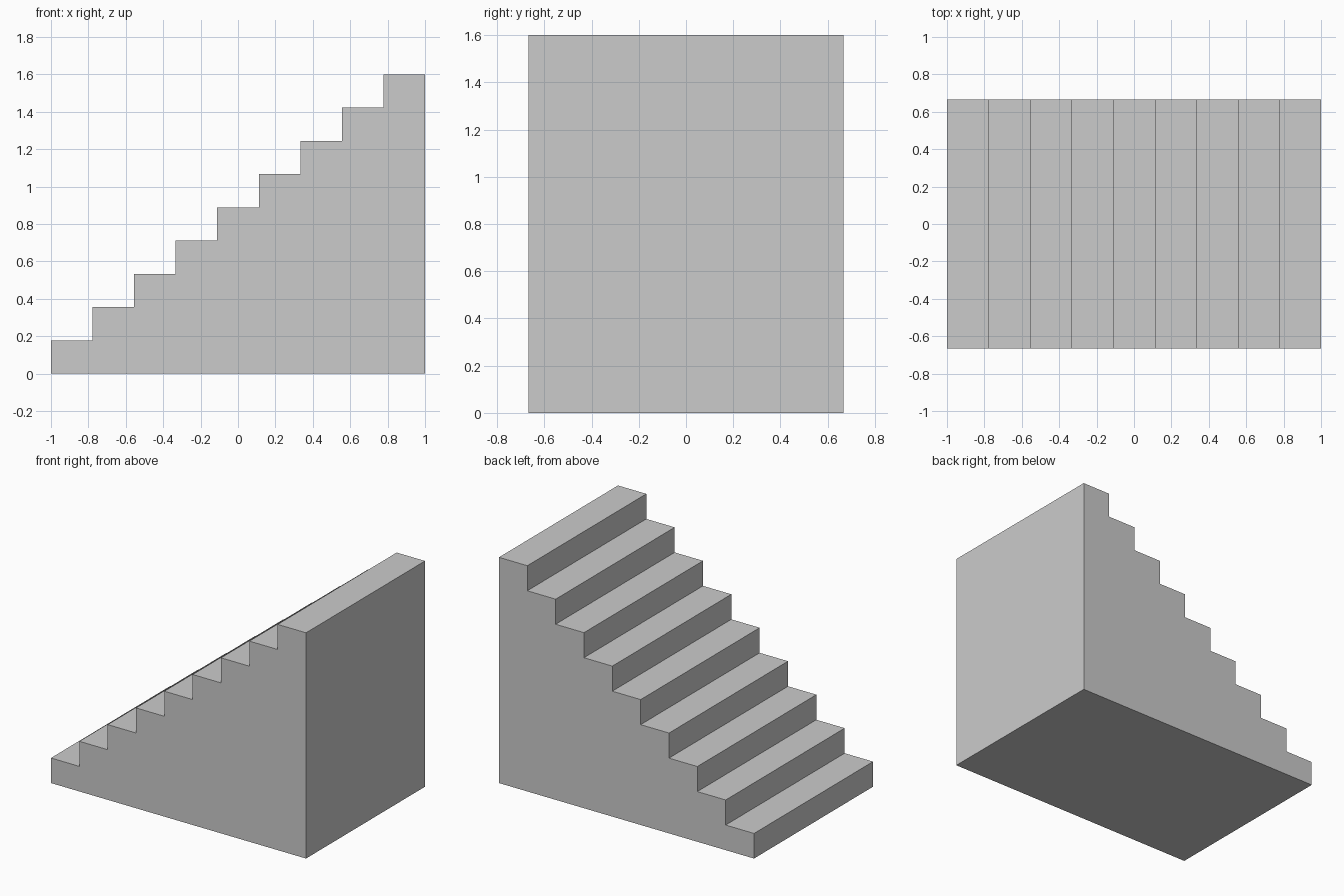
import bpy
import bmesh

cube = bpy.data.objects.get("Cube")
if cube:
    bpy.data.objects.remove(cube, do_unlink=True)

STEPS = 9
LENGTH, WIDTH, HEIGHT = 2.0, 1.333, 1.6
run, rise = LENGTH / STEPS, HEIGHT / STEPS

# Plain grey material
grey = bpy.data.materials.new("light_grey")
grey.use_nodes = True
colour = (0.6, 0.6, 0.6, 1)
grey.diffuse_color = colour
grey.node_tree.nodes["Principled BSDF"].inputs["Base Color"].default_value = colour

# Stepped side profile, climbing towards +x
profile = [(LENGTH / 2, 0), (-LENGTH / 2, 0)]
for i in range(STEPS):
    x = -LENGTH / 2 + i * run
    z = (i + 1) * rise
    profile += [(x, z), (x + run, z)]

# Extrude the profile across the width into a solid staircase
bm = bmesh.new()
side = bm.faces.new([bm.verts.new((x, -WIDTH / 2, z)) for x, z in profile])
extruded = bmesh.ops.extrude_face_region(bm, geom=[side])["geom"]
verts = [v for v in extruded if isinstance(v, bmesh.types.BMVert)]
bmesh.ops.translate(bm, verts=verts, vec=(0, WIDTH, 0))
bmesh.ops.recalc_face_normals(bm, faces=bm.faces)

mesh = bpy.data.meshes.new("staircase")
bm.to_mesh(mesh)
bm.free()
mesh.materials.append(grey)
staircase = bpy.data.objects.new("staircase", mesh)
bpy.context.collection.objects.link(staircase)
